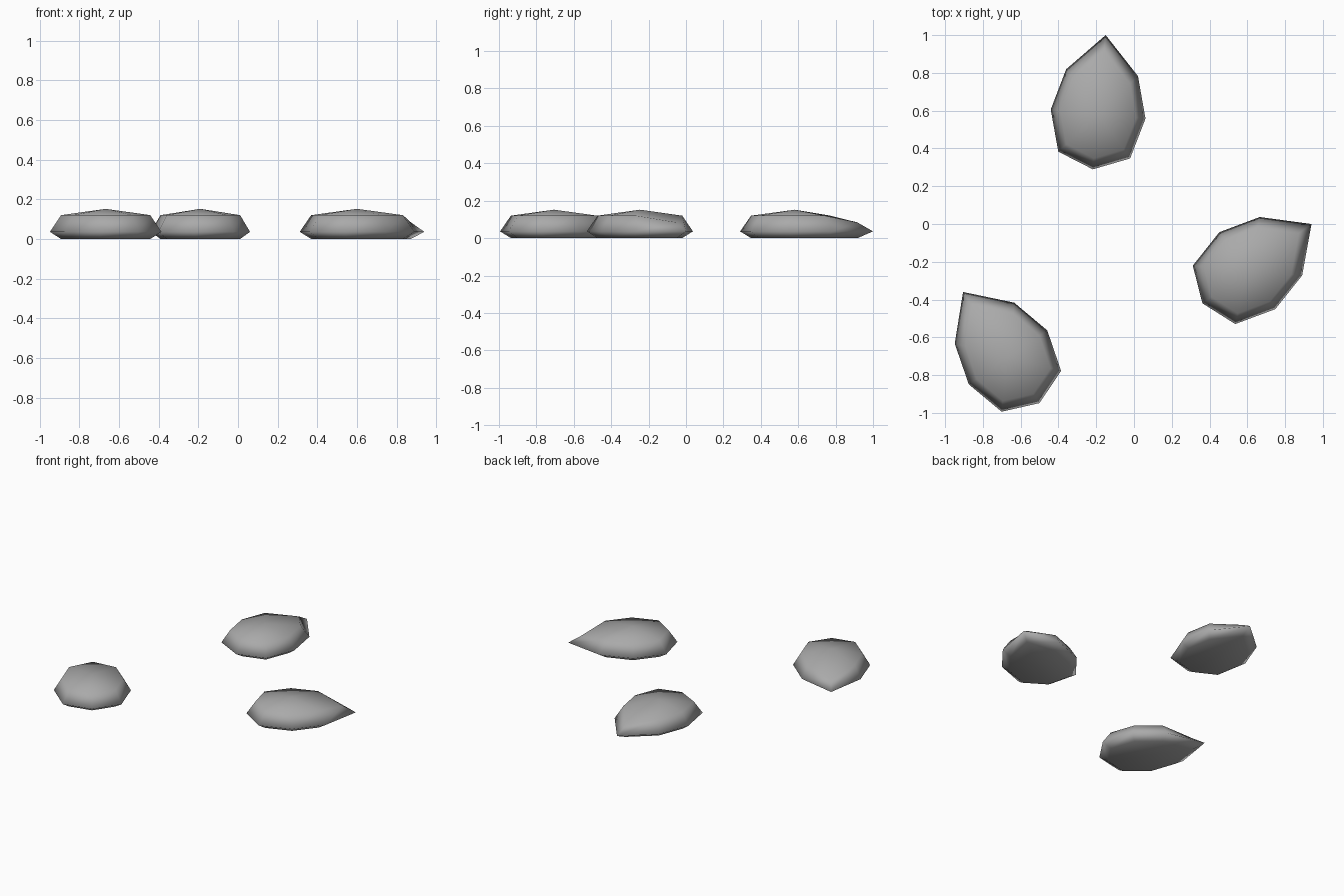
import bpy
import bmesh
from math import atan2, hypot
from mathutils import Matrix, Vector

cube = bpy.data.objects.get("Cube")
if cube:
    bpy.data.objects.remove(cube, do_unlink=True)

# Stone colour
grey = bpy.data.materials.new("stone grey")
grey.use_nodes = True
grey.diffuse_color = (0.4, 0.4, 0.4, 1)
grey.node_tree.nodes["Principled BSDF"].inputs["Base Color"].default_value = (0.4, 0.4, 0.4, 1)

# Half outline of the teardrop, tip along +x, mirrored to close the loop
half = [(0.42, 0), (0.22, 0.191), (0, 0.252), (-0.218, 0.191), (-0.294, 0)]
outline = half + [(x, -y) for x, y in half[-2:0:-1]]


def teardrop_stone(name, centre, tip):
    """Eight-sided pebble: inset base, wide rim, inset shoulder and a low peak."""
    bm = bmesh.new()

    def ring(scale, z, tip_z):
        return [bm.verts.new((x * scale, y * scale, z if i else tip_z))
                for i, (x, y) in enumerate(outline)]

    base = ring(0.8, 0, 0)
    rim = ring(1, 0.036, 0.036)
    shoulder = ring(0.8, 0.12, 0.084)
    peak = bm.verts.new((0, 0, 0.152))
    bm.faces.new(base[::-1])
    n = len(outline)
    for i in range(n):
        j = (i + 1) % n
        bm.faces.new((base[i], base[j], rim[j], rim[i]))
        bm.faces.new((rim[i], rim[j], shoulder[j], shoulder[i]))
        bm.faces.new((shoulder[i], shoulder[j], peak))
    for face in bm.faces:
        face.smooth = True

    # Turn the tip towards its place
    angle = atan2(tip[1] - centre[1], tip[0] - centre[0])
    bm.transform(Matrix.Rotation(angle, 4, "Z"))
    mesh = bpy.data.meshes.new(name)
    bm.to_mesh(mesh)
    bm.free()
    mesh.materials.append(grey)
    stone = bpy.data.objects.new(name, mesh)
    stone.location = Vector((*centre, 0))
    bpy.context.collection.objects.link(stone)


teardrop_stone("back_stone", (-0.19, 0.582), (-0.15, 1.0))
teardrop_stone("left_stone", (0.6, -0.247), (0.94, 0.0))
teardrop_stone("right_stone", (-0.667, -0.706), (-0.905, -0.36))
